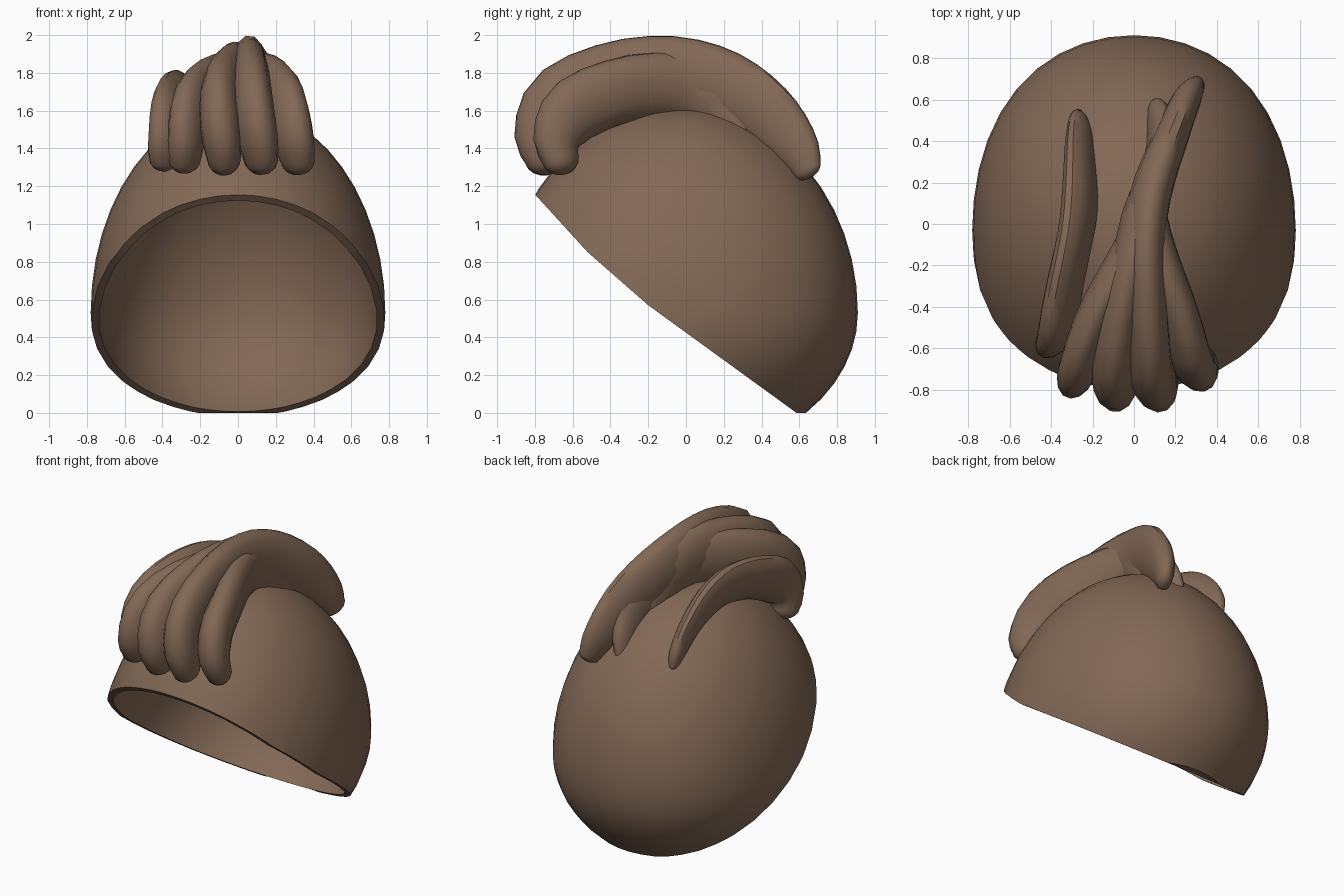
import bpy, bmesh, math
from mathutils import Vector

cube = bpy.data.objects.get("Cube")
if cube:
    bpy.data.objects.remove(cube, do_unlink=True)

brown = bpy.data.materials.new("brown_hair")
brown.use_nodes = True
brown.diffuse_color = (0.225, 0.14, 0.092, 1)
brown.node_tree.nodes["Principled BSDF"].inputs["Base Color"].default_value = brown.diffuse_color


def make_object(name, bm):
    bmesh.ops.recalc_face_normals(bm, faces=bm.faces)
    mesh = bpy.data.meshes.new(name)
    bm.to_mesh(mesh)
    bm.free()
    mesh.materials.append(brown)
    obj = bpy.data.objects.new(name, mesh)
    bpy.context.collection.objects.link(obj)
    bpy.ops.object.select_all(action='DESELECT')
    obj.select_set(True)
    bpy.context.view_layer.objects.active = obj
    bpy.ops.object.shade_smooth_by_angle(angle=math.radians(45))


# Hair cap: outer and inner egg shells, trimmed along a bent slanted rim and joined
bm = bmesh.new()
for inset in (0, 0.04):
    sphere = bmesh.ops.create_uvsphere(bm, u_segments=40, v_segments=24, radius=1)
    for v in sphere["verts"]:
        x, y, z = v.co
        full = 1 + 0.1 * (x * y) ** 2
        height = 1.09 if z > 0 else 0.75
        v.co = Vector((x * full * (0.78 - inset), y * full * (0.94 - inset) - 0.03,
                       z * (height - inset) + 0.53))
rim = [(-0.78, 1.135), (-0.52, 0.85), (-0.2, 0.57), (0.585, 0.0), (0.9, 0.0)]
for (y0, z0), (y1, z1) in zip(rim, rim[1:]):
    bmesh.ops.bisect_plane(bm, geom=bm.verts[:] + bm.edges[:] + bm.faces[:],
                           plane_co=(0, y0, z0), plane_no=(0, z0 - z1, y1 - y0),
                           clear_inner=True)
bmesh.ops.remove_doubles(bm, verts=bm.verts, dist=0.008)
bmesh.ops.bridge_loops(bm, edges=[e for e in bm.edges if e.is_boundary])
make_object("hair_cap", bm)


# Locks: tapered oval tubes following one shared arch, front to back
def sample(values, t):
    """Smooth interpolation through evenly spaced values, t from 0 to 1."""
    f = t * (len(values) - 1)
    i = min(int(f), len(values) - 2)
    u = f - i
    a, b, c, d = (values[min(max(k, 0), len(values) - 1)] for k in range(i - 1, i + 3))
    return b + 0.5 * u * (c - a + u * (2 * a - 5 * b + 4 * c - d + u * (3 * (b - c) + d - a)))


ARCH_Y = [-0.74, -0.755, -0.65, -0.38, -0.1, 0.14, 0.33, 0.48, 0.59, 0.64]
ARCH_Z = [1.35, 1.48, 1.65, 1.77, 1.8, 1.75, 1.65, 1.52, 1.39, 1.29]
DEPTH = [0.12, 0.16, 0.2, 0.2, 0.2, 0.2, 0.19, 0.17, 0.13, 0.085]
WIDTH = [0.09, 0.107, 0.108, 0.103, 0.1, 0.1, 0.09, 0.08, 0.07, 0.05]
STEPS, SIDES, ROUND = 22, 14, 4


def lock(name, xs, front, back, rise, lift, wide, deep):
    def point(t):
        y, z = sample(ARCH_Y, t), sample(ARCH_Z, t)
        return Vector((sample(xs, t), y * (front if y < 0 else back),
                       1.3 + lift + (z - 1.3) * rise))

    # Ring list: centre, tangent, size factor, position along the arch
    rings = []
    for k in range(STEPS + 1):
        t = k / STEPS
        tangent = (point(min(t + 0.02, 1)) - point(max(t - 0.02, 0))).normalized()
        rings.append((point(t), tangent, 1.0, t))

    def rounded_end(ring, sign):
        centre, tangent, _, t = ring
        reach = sample(WIDTH, t) * wide
        angles = [math.pi / 2 * k / ROUND * 0.95 for k in range(1, ROUND + 1)]
        return [(centre + tangent * sign * reach * math.sin(a), tangent, math.cos(a), t)
                for a in angles]

    rings = rounded_end(rings[0], -1)[::-1] + rings + rounded_end(rings[-1], 1)
    bm = bmesh.new()
    loops = []
    for centre, tangent, size, t in rings:
        outward = centre - Vector((0, 0, 0.9))
        side = tangent.cross(outward).normalized()
        up = side.cross(tangent)
        w, h = sample(WIDTH, t) * wide * size, sample(DEPTH, t) * deep * size
        loop = []
        for k in range(SIDES):
            a = math.tau * k / SIDES
            loop.append(bm.verts.new(centre + side * w * math.cos(a) + up * h * math.sin(a)))
        loops.append(loop)
    for a, b in zip(loops, loops[1:]):
        for k in range(SIDES):
            n = (k + 1) % SIDES
            bm.faces.new((a[k], a[n], b[n], b[k]))
    bm.faces.new(loops[0])
    bm.faces.new(loops[-1])
    make_object(name, bm)


# name, sideways path, front reach, back reach, rise, lift, width, depth
lock("main_lock", [0.12, 0.07, 0.06, 0.19, 0.285], 1, 1, 1, 0, 1, 1)
lock("middle_lock", [-0.075, -0.09, 0.035, 0.11, 0.14], 1, 0.55, 0.95, 0, 1, 0.97)
lock("right_lock", [-0.28, -0.23, 0.05, 0.13, 0.1], 0.94, 0.84, 0.88, 0, 0.86, 0.88)
lock("far_right_lock", [-0.385, -0.355, -0.27, -0.255, -0.255], 0.71, 0.77, 0.7, 0.01, 0.75, 0.82)
lock("left_lock", [0.315, 0.24, 0.07, 0.1, 0.15], 0.9, 0.55, 0.87, 0, 0.95, 0.88)
